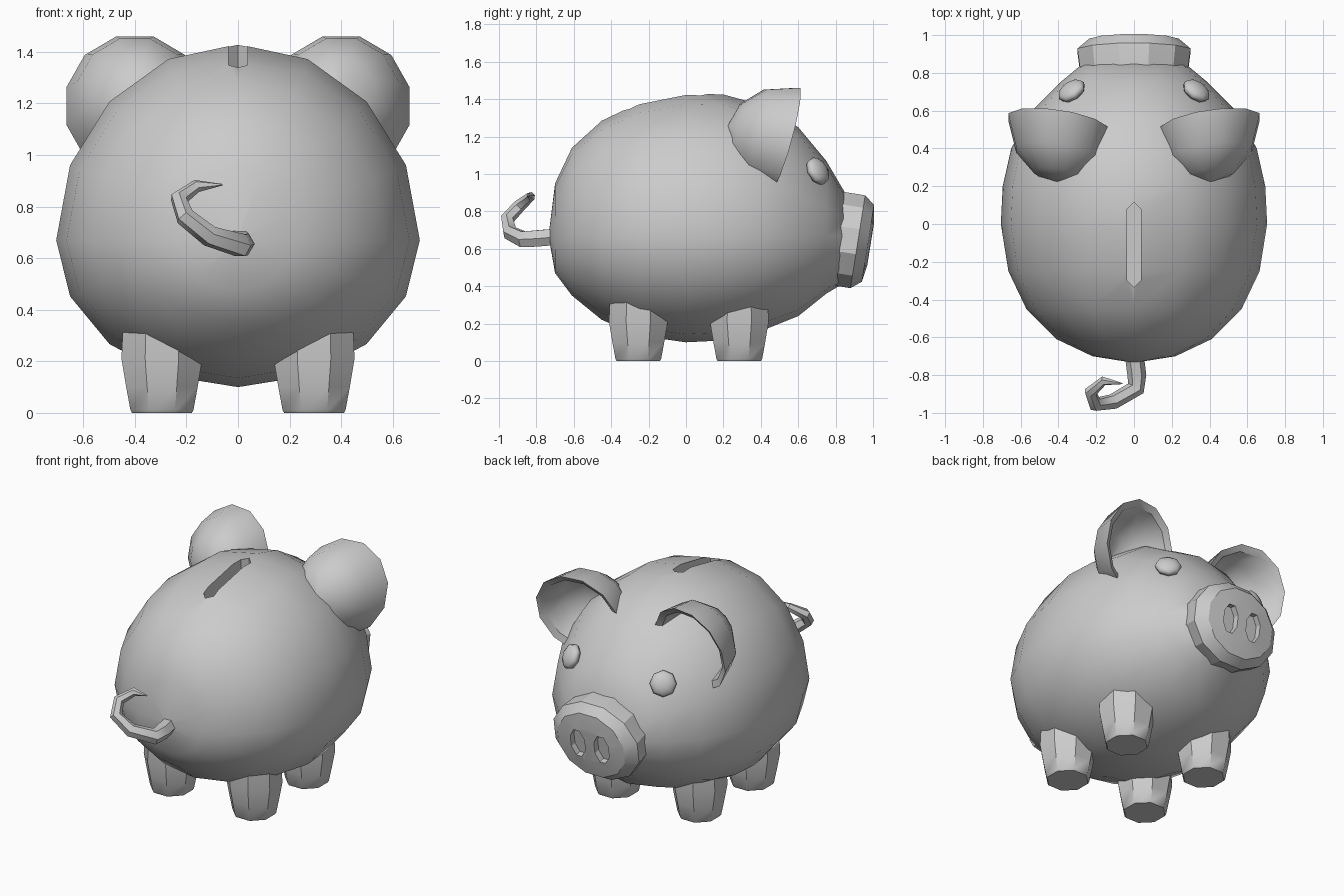
import bpy, bmesh
from math import sin, cos, pi, radians
from mathutils import Vector, Matrix

cube = bpy.data.objects.get("Cube")
if cube:
    bpy.data.objects.remove(cube, do_unlink=True)

grey = bpy.data.materials.new("plain grey")
grey.use_nodes = True
grey.diffuse_color = (0.6, 0.6, 0.6, 1)
grey.node_tree.nodes["Principled BSDF"].inputs["Base Color"].default_value = (0.6, 0.6, 0.6, 1)


def loft(name, rings):
    """Skin a list of closed rings; the ends are capped."""
    bm = bmesh.new()
    loops = [[bm.verts.new(p) for p in ring] for ring in rings]
    n = len(loops[0])
    for a, b in zip(loops, loops[1:]):
        for i in range(n):
            j = (i + 1) % n
            bm.faces.new((a[i], a[j], b[j], b[i]))
    bm.faces.new(loops[0][::-1])
    bm.faces.new(loops[-1])
    bmesh.ops.remove_doubles(bm, verts=bm.verts, dist=0.0005)
    bmesh.ops.recalc_face_normals(bm, faces=bm.faces)
    mesh = bpy.data.meshes.new(name)
    bm.to_mesh(mesh)
    bm.free()
    mesh.materials.append(grey)
    obj = bpy.data.objects.new(name, mesh)
    bpy.context.collection.objects.link(obj)
    return obj


def activate(obj):
    bpy.ops.object.select_all(action='DESELECT')
    obj.select_set(True)
    bpy.context.view_layer.objects.active = obj


def smooth(obj, angle=38):
    activate(obj)
    bpy.ops.object.shade_smooth_by_angle(angle=radians(angle))


def carve(obj, cutter):
    activate(obj)
    mod = obj.modifiers.new("carve", 'BOOLEAN')
    mod.operation = 'DIFFERENCE'
    mod.solver = 'EXACT'
    mod.object = cutter
    bpy.ops.object.modifier_apply(modifier=mod.name)
    bpy.data.objects.remove(cutter, do_unlink=True)


def circle(n, offset=0.0):
    return [(cos(2 * pi * (i + offset) / n), sin(2 * pi * (i + offset) / n)) for i in range(n)]


# Body: y, half width, top, bottom
MID = 0.67
sections = [(-0.735, 0.0005, 0.671, 0.669), (-0.70, 0.22, 0.95, 0.47), (-0.61, 0.41, 1.14, 0.35),
            (-0.45, 0.57, 1.285, 0.22), (-0.25, 0.665, 1.38, 0.135), (0, 0.705, 1.43, 0.1),
            (0.2, 0.695, 1.425, 0.11), (0.4, 0.65, 1.37, 0.16), (0.6, 0.54, 1.25, 0.24),
            (0.75, 0.39, 1.07, 0.36), (0.85, 0.27, 0.9, 0.42)]
body = loft("body", [[(w * c, y, MID + s * (top - MID if s > 0 else MID - low))
                      for c, s in circle(16)] for y, w, top, low in sections])

# Coin slot
slot = [(0, -0.335), (0.036, -0.30), (0.036, 0.08), (0, 0.115), (-0.036, 0.08), (-0.036, -0.30)]
carve(body, loft("slot_cutter", [[(x, y, z) for x, y in slot] for z in (1.22, 1.6)]))
smooth(body)

# Snout, tilted slightly downwards, with two nostril hollows
tilt = Matrix.Translation((0, 0.81, 0.655)) @ Matrix.Rotation(radians(-9), 4, 'X')


def disc(n, depth, rx, rz, cx=0.0):
    return [tilt @ Vector((cx + rx * c, depth, rz * s)) for c, s in circle(n, 0.5)]


snout = loft("snout", [disc(12, -0.08, 0.28, 0.25), disc(12, 0, 0.295, 0.26), disc(12, 0.11, 0.31, 0.26),
                       disc(12, 0.165, 0.245, 0.215), disc(12, 0.18, 0.13, 0.12)])
for side in (-1, 1):
    carve(snout, loft("nostril_cutter", [disc(8, d, 0.055, 0.095, side * 0.085) for d in (0.14, 0.3)]))
smooth(snout, 25)

for side, word in ((1, "left"), (-1, "right")):
    # Eyes: flattened balls turned outwards
    bpy.ops.mesh.primitive_uv_sphere_add(segments=8, ring_count=6, radius=1)
    eye = bpy.context.object
    eye.name = word + "_eye"
    outward = Vector((side * 0.5, 0.72, 0.42))
    eye.matrix_world = (Matrix.Translation((side * 0.33, 0.705, 1.015))
                        @ outward.to_track_quat('Z', 'Y').to_matrix().to_4x4()
                        @ Matrix.Diagonal((0.08, 0.08, 0.042, 1)))
    eye.data.materials.append(grey)
    smooth(eye, 60)

    # Legs: tapered stubs
    for place, y in (("front", 0.285), ("back", -0.255)):
        leg = loft(f"{place}_{word}_leg",
                   [[(side * 0.295 + r * c, y + r * s, z) for c, s in circle(8, 0.5)]
                    for z, r in ((0, 0.125), (0.01, 0.132), (0.1, 0.15), (0.21, 0.17), (0.4, 0.16))])
        smooth(leg)

    # Ears: hollow cups open to the front
    def ear_ring(scale, back):
        pts = []
        for c, s in circle(12, 0.5):
            x, z = 0.40 + 0.275 * c * scale, 1.19 + 0.28 * s * scale
            y = 0.545 + 0.27 * (z - 1.22) + 0.14 * (x - 0.45)
            pts.append((side * x, y - back, z + 0.2 * back))
        return pts

    shell = [(sin(a), 0.31 * cos(a)) for a in (0.001, 0.5, 1.0, pi / 2)]
    hollow = [(0.86 * sin(a), 0.02 + 0.24 * cos(a)) for a in (pi / 2, 1.0, 0.5, 0.001)]
    ear = loft(word + "_ear", [ear_ring(*p) for p in shell + hollow])
    smooth(ear, 42)

# Curly tail
path = [(0, -0.68, 0.665, 0.05), (0.015, -0.80, 0.655, 0.05), (0.01, -0.87, 0.65, 0.048),
        (-0.11, -0.94, 0.685, 0.042), (-0.205, -0.955, 0.76, 0.038), (-0.23, -0.89, 0.83, 0.034),
        (-0.16, -0.83, 0.88, 0.025), (-0.06, -0.845, 0.885, 0.003)]
curve = bpy.data.curves.new("curly_tail", 'CURVE')
curve.dimensions = '3D'
curve.bevel_depth = 1
curve.bevel_resolution = 1
curve.use_fill_caps = True
line = curve.splines.new('POLY')
line.points.add(len(path) - 1)
for point, (x, y, z, r) in zip(line.points, path):
    point.co = (x, y, z, 1)
    point.radius = r
curve.materials.append(grey)
tail = bpy.data.objects.new("curly_tail", curve)
bpy.context.collection.objects.link(tail)
activate(tail)
bpy.ops.object.convert(target='MESH')
smooth(bpy.context.object, 50)
